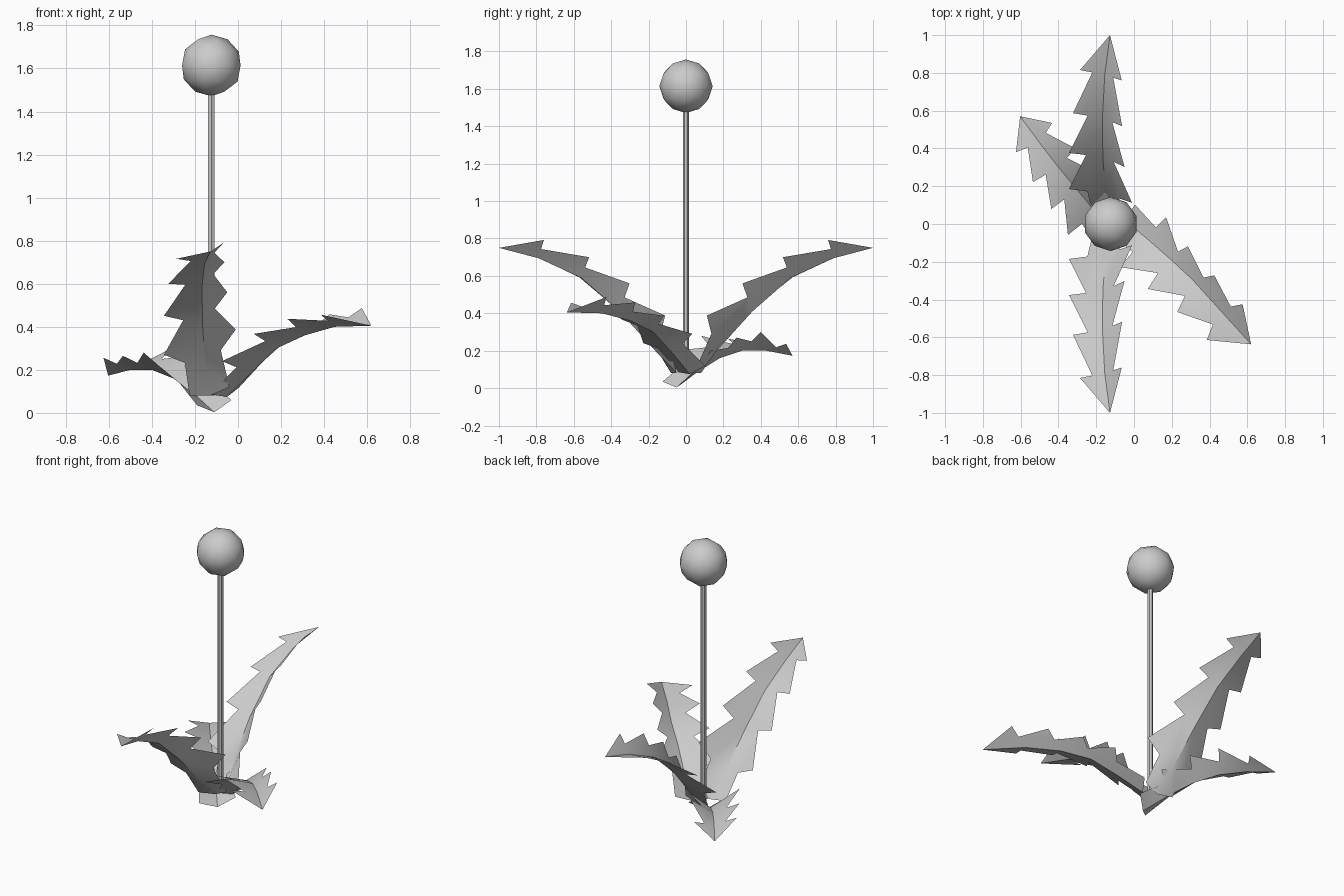
import bpy, bmesh
from math import radians
from mathutils import Vector

if "Cube" in bpy.data.objects:
    bpy.data.objects.remove(bpy.data.objects["Cube"])

CX = -0.124  # axis of the stem


def smooth(obj, angle):
    bpy.ops.object.select_all(action='DESELECT')
    obj.select_set(True)
    bpy.context.view_layer.objects.active = obj
    bpy.ops.object.shade_smooth_by_angle(angle=radians(angle))


# Toothed leaf folded along its midrib.
# rib: tip, one point per tooth, base; each side: teeth from the tip down, then base corner
def leaf(name, rib, *sides, flip_y=False, notch=0.5):
    bm = bmesh.new()
    sy = -1 if flip_y else 1

    def vert(p):
        return bm.verts.new((p[0], p[1] * sy, p[2]))

    ribs = [vert(p) for p in rib]
    for s, side in enumerate(sides):
        def face(*vs):
            bm.faces.new(vs if (s == 0) != flip_y else vs[::-1])
        prev = ribs[0]
        for i, tooth in enumerate(side[:-1]):
            t = vert(tooth)
            n = vert(Vector(rib[i + 1]).lerp(Vector(tooth), notch))
            face(prev, t, n)
            if i == 0:
                face(ribs[0], n, ribs[1])
            else:
                face(ribs[i], prev, n, ribs[i + 1])
            prev = n
        face(ribs[-2], prev, vert(side[-1]), ribs[-1])
    bm.normal_update()
    mesh = bpy.data.meshes.new(name)
    bm.to_mesh(mesh)
    bm.free()
    obj = bpy.data.objects.new(name, mesh)
    bpy.context.collection.objects.link(obj)
    smooth(obj, 30)


# Seed head and stem
bpy.ops.mesh.primitive_ico_sphere_add(subdivisions=2, radius=0.143, location=(CX, 0, 1.614))
head = bpy.context.object
head.name = "seed_head"
smooth(head, 60)

bpy.ops.mesh.primitive_cylinder_add(vertices=6, radius=0.017, depth=1.44, location=(CX, 0, 0.80))
stem = bpy.context.object
stem.name = "stem"
smooth(stem, 30)

# Pair of tall leaves, mirrored front to back
tall_rib = [(-.127, 1, .75), (-.155, .79, .695), (-.167, .56, .59), (-.165, .355, .41),
            (-.15, .16, .195), (-.13, .05, .08)]
tall_left = [(-.286, .815, .716), (-.323, .587, .60), (-.344, .376, .451),
             (-.344, .185, .27), (-.225, .08, .08)]
tall_right = [(-.065, .76, .792), (-.063, .518, .70), (-.05, .302, .56),
              (-.01, .112, .388), (-.04, .06, .12)]
leaf("tall_leaf_back", tall_rib, tall_left, tall_right)
leaf("tall_leaf_front", tall_rib, tall_left, tall_right, flip_y=True)

# Right leaf
leaf("right_leaf",
     [(.62, -.637, .405), (.45, -.45, .40), (.31, -.295, .36), (.18, -.175, .30),
      (.06, -.07, .185), (-.05, .02, .075)],
     [(.575, -.425, .487), (.425, -.272, .458), (.286, -.118, .387), (.17, .035, .29),
      (.005, .103, .118)],
     [(.385, -.614, .456), (.229, -.466, .437), (.073, -.344, .367), (-.075, -.228, .24),
      (-.13, -.04, .085)])

# Low drooping left leaf
leaf("left_leaf",
     [(-.603, .57, .173), (-.50, .43, .20), (-.40, .30, .20), (-.30, .18, .16),
      (-.20, .06, .085), (-.11, -.05, .003)],
     [(-.625, .38, .256), (-.535, .222, .265), (-.438, .08, .28), (-.35, -.058, .20),
      (-.19, -.125, .035)],
     [(-.434, .535, .237), (-.31, .40, .30), (-.20, .27, .27), (-.10, .13, .20),
      (-.03, .02, .06)])
